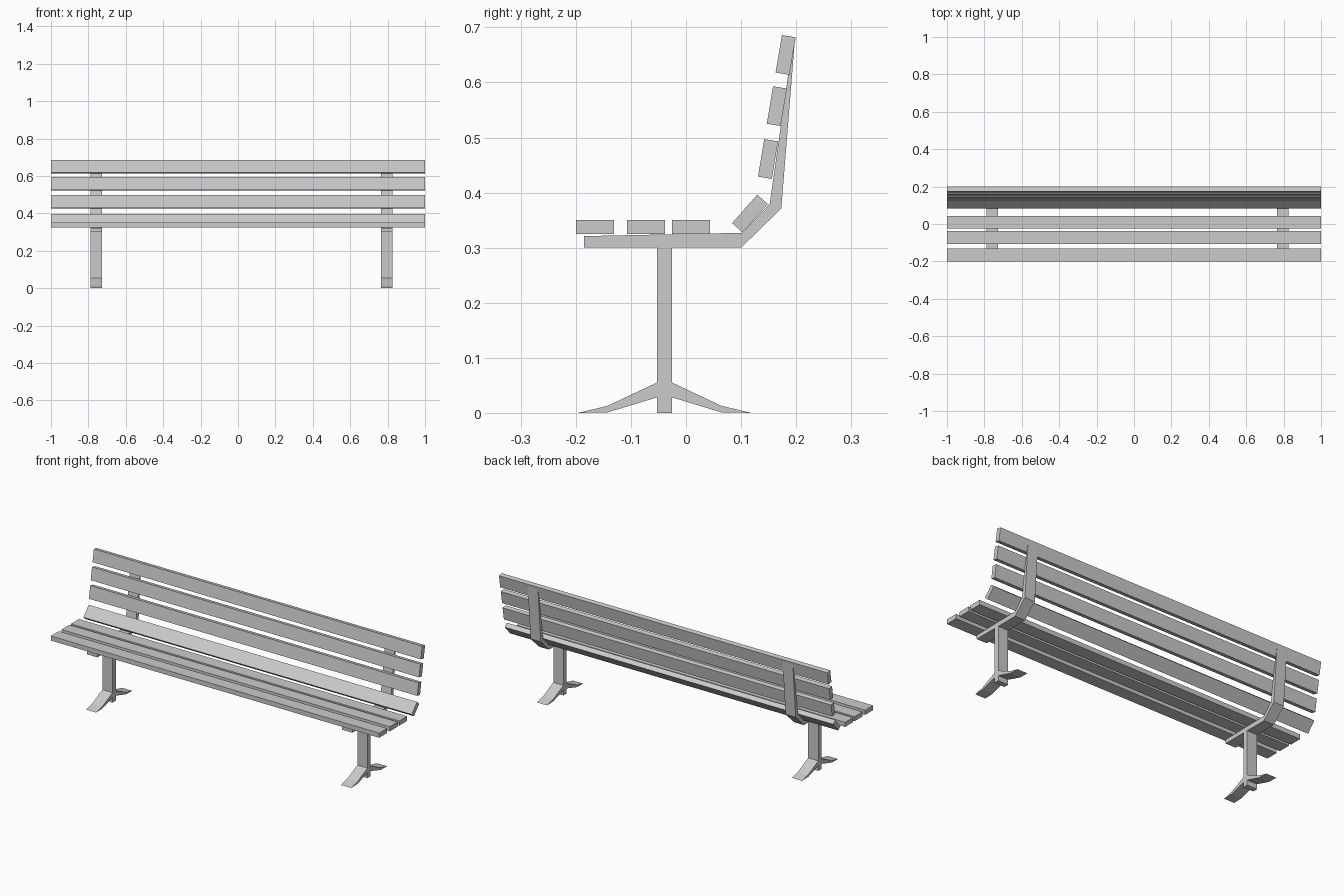
import bpy, bmesh
from math import sin, cos, radians

if "Cube" in bpy.data.objects:
    bpy.data.objects.remove(bpy.data.objects["Cube"])


def prism(name, profile, x0, x1):
    """Extrude a (y, z) profile from x0 to x1."""
    bm = bmesh.new()
    face = bm.faces.new([bm.verts.new((x0, y, z)) for y, z in profile])
    ext = bmesh.ops.extrude_face_region(bm, geom=[face])
    verts = [g for g in ext["geom"] if isinstance(g, bmesh.types.BMVert)]
    bmesh.ops.translate(bm, vec=(x1 - x0, 0, 0), verts=verts)
    bmesh.ops.recalc_face_normals(bm, faces=bm.faces)
    mesh = bpy.data.meshes.new(name)
    bm.to_mesh(mesh)
    bm.free()
    obj = bpy.data.objects.new(name, mesh)
    bpy.context.collection.objects.link(obj)
    return obj


def slat(name, y, z, lean, length=0.069, thick=0.0255):
    """Full-width plank; lean is its angle from vertical in degrees."""
    s, c = sin(radians(lean)), cos(radians(lean))
    corners = [(-1, -1), (1, -1), (1, 1), (-1, 1)]
    prof = [(y + a * thick / 2 * c + b * length / 2 * s,
             z - a * thick / 2 * s + b * length / 2 * c) for a, b in corners]
    return prism(name, prof, -1, 1)


# Seat slats
for i, y in enumerate((-0.165, -0.073, 0.0095)):
    slat(f"seat_slat_{i + 1}", y, 0.3375, 90)

# Backrest slats, bottom one leaning more
for i, (y, z, lean) in enumerate([(0.116, 0.362, 41.5), (0.149, 0.461, 9.5),
                                  (0.165, 0.557, 9.5), (0.181, 0.650, 9.5)]):
    slat(f"back_slat_{i + 1}", y, z, lean)

# Side profiles of the leg frames
bracket = [(-0.185, 0.30), (0.10, 0.30), (0.173, 0.371), (0.198, 0.681),
           (0.195, 0.681), (0.152, 0.38), (0.102, 0.327), (-0.185, 0.321)]
post_y = -0.039
post = [(-0.053, 0), (-0.025, 0), (-0.025, 0.302), (-0.053, 0.302)]
foot = [(-0.053, 0.055), (-0.142, 0.013), (-0.196, 0), (-0.142, 0.001), (-0.053, 0.028)]
foot_back = [(2 * post_y - y, z) for y, z in foot]

# Two leg frames
for side, x in (("left", -0.758), ("right", 0.795)):
    for part, prof in (("bracket", bracket), ("post", post),
                       ("front_foot", foot), ("back_foot", foot_back)):
        prism(f"{side}_{part}", prof, x - 0.031, x + 0.031)
